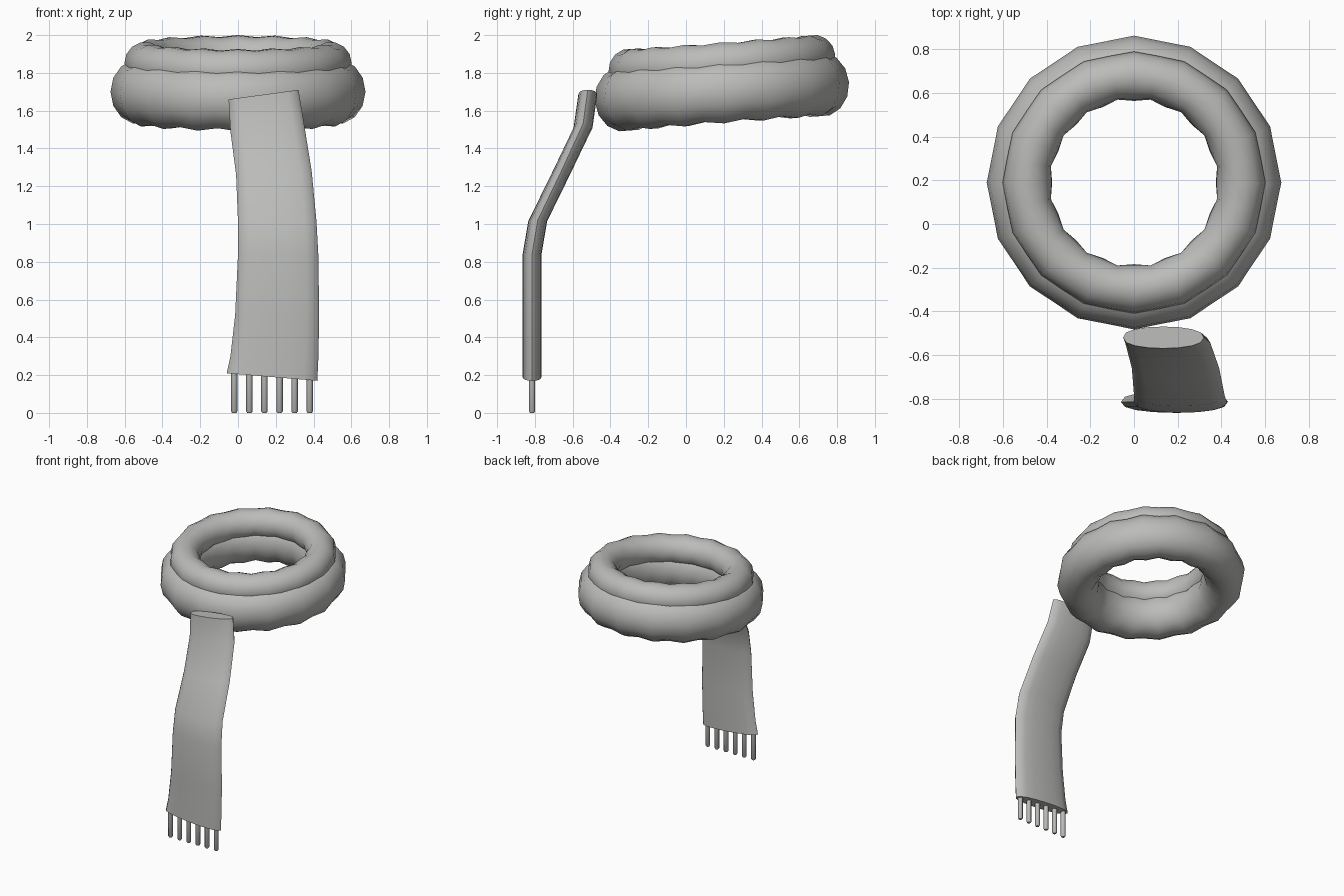
import bpy, bmesh, math
from mathutils import Vector, Matrix

cube = bpy.data.objects.get("Cube")
if cube:
    bpy.data.objects.remove(cube, do_unlink=True)

wool = bpy.data.materials.new("grey wool")
wool.use_nodes = True
GREY = (0.5, 0.5, 0.49, 1)
wool.diffuse_color = GREY
wool.node_tree.nodes["Principled BSDF"].inputs["Base Color"].default_value = GREY


def loft(name, loops, closed, angle):
    """Skin a list of equal point loops; close into a ring or cap both ends."""
    bm = bmesh.new()
    rows = [[bm.verts.new(p) for p in loop] for loop in loops]
    n = len(rows[0])
    pairs = list(zip(rows, rows[1:]))
    if closed:
        pairs.append((rows[-1], rows[0]))
    else:
        bm.faces.new(rows[0])
        bm.faces.new(rows[-1])
    for a, b in pairs:
        for i in range(n):
            j = (i + 1) % n
            bm.faces.new((a[i], a[j], b[j], b[i]))
    bmesh.ops.recalc_face_normals(bm, faces=bm.faces)
    mesh = bpy.data.meshes.new(name)
    bm.to_mesh(mesh)
    bm.free()
    mesh.materials.append(wool)
    obj = bpy.data.objects.new(name, mesh)
    bpy.context.collection.objects.link(obj)
    bpy.ops.object.select_all(action='DESELECT')
    obj.select_set(True)
    bpy.context.view_layer.objects.active = obj
    bpy.ops.object.shade_smooth_by_angle(angle=math.radians(angle))
    return obj


def wrap(name, centre, major, wide, tall, tilt):
    """Tilted neck ring with gathered folds around its tube."""
    place = Matrix.Translation(centre) @ Matrix.Rotation(math.radians(tilt), 4, 'X')
    segments, sides = 32, 14
    loops = []
    for s in range(segments):
        a = math.tau * s / segments
        fold = 1.0 if s % 2 == 0 else 0.91
        loop = []
        for k in range(sides):
            b = math.tau * k / sides
            r = major + wide * fold * math.cos(b)
            z = tall * fold * math.sin(b)
            loop.append(place @ Vector((r * math.cos(a), r * math.sin(a), z)))
        loops.append(loop)
    return loft(name, loops, True, 80)


# Two stacked loops around the neck
wrap("lower_wrap", (0, 0.19, 1.70), 0.525, 0.15, 0.172, 4.3)
wrap("upper_wrap", (0, 0.19, 1.85), 0.49, 0.112, 0.115, 4.3)

# Hanging end: left x, left z, right x, right z, y
stations = [
    (-0.05, 1.66, 0.32, 1.71, -0.52),
    (-0.04, 1.49, 0.35, 1.53, -0.545),
    (-0.01, 1.26, 0.39, 1.28, -0.66),
    (0.00, 1.01, 0.415, 1.02, -0.785),
    (0.00, 0.84, 0.425, 0.84, -0.815),
    (-0.015, 0.52, 0.43, 0.51, -0.815),
    (-0.04, 0.30, 0.425, 0.28, -0.815),
    (-0.06, 0.21, 0.42, 0.17, -0.815),
]
loops = []
for xl, zl, xr, zr, y in stations:
    loop = []
    for k in range(16):
        a = math.tau * k / 16
        t = 0.5 + 0.5 * math.cos(a)
        depth = math.copysign(abs(math.sin(a)) ** 0.8, math.sin(a)) * 0.05
        loop.append((xl + (xr - xl) * t, y + depth, zl + (zr - zl) * t))
    loops.append(loop)
loft("scarf_tail", loops, False, 60)

# Fringe strands with softened lower tips
for i in range(6):
    x = -0.02 + 0.08 * i
    profile = [(0.0, 0.011), (0.008, 0.017), (0.24, 0.017)]
    strand = [[(x + r * math.cos(math.tau * k / 10),
                -0.815 + r * math.sin(math.tau * k / 10), z) for k in range(10)]
              for z, r in profile]
    loft("fringe_strand_%d" % (i + 1), strand, False, 50)
